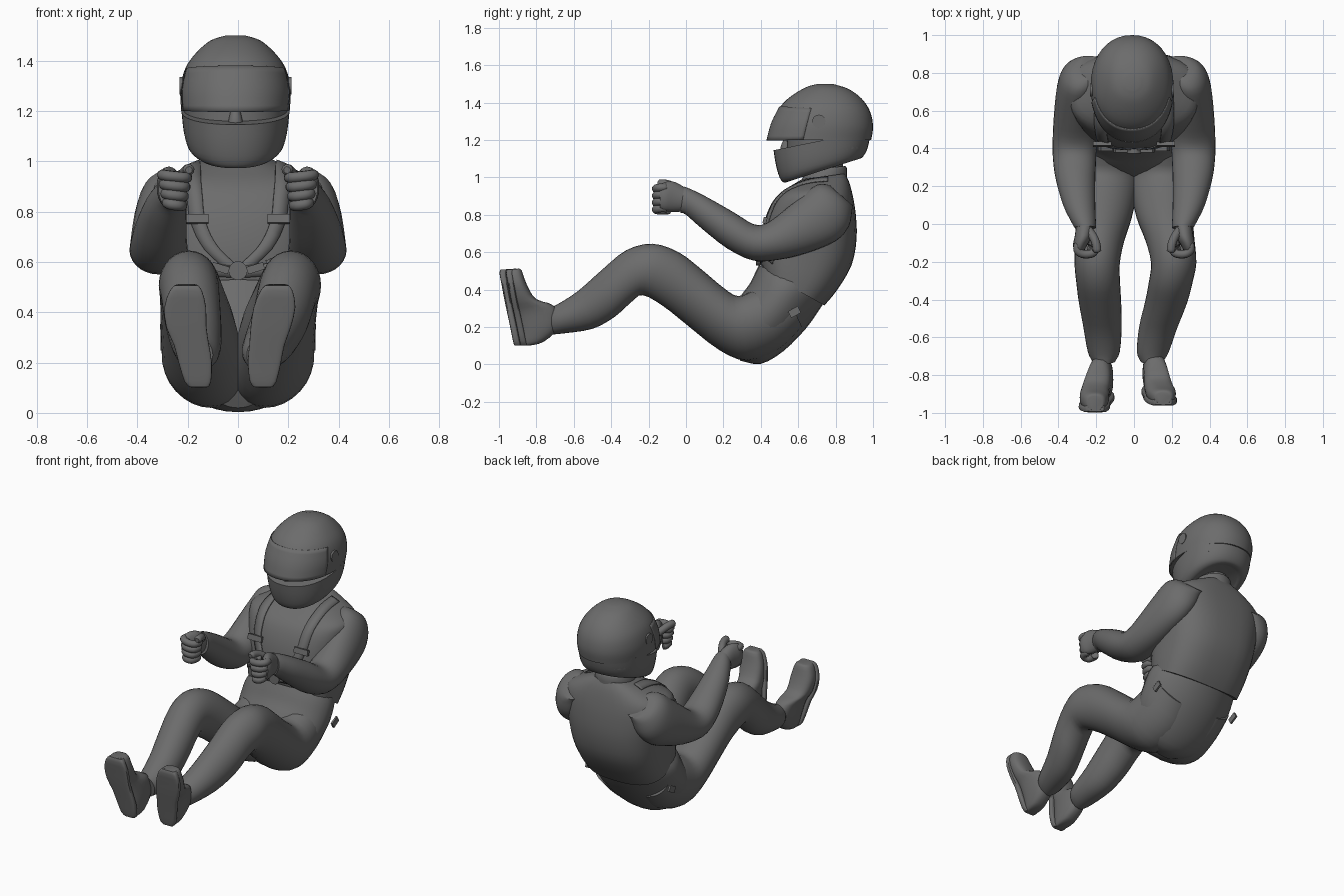
import bpy, bmesh, math
from mathutils import Vector

if "Cube" in bpy.data.objects:
    bpy.data.objects.remove(bpy.data.objects["Cube"])

grey = bpy.data.materials.new("suit grey")
grey.diffuse_color = (0.15, 0.15, 0.15, 1)
grey.use_nodes = True
grey.node_tree.nodes["Principled BSDF"].inputs["Base Color"].default_value = grey.diffuse_color


def densify(rows, steps):
    """Catmull-Rom interpolation between rows of numbers."""
    out = []
    for i in range(len(rows) - 1):
        p0, p1 = rows[max(i - 1, 0)], rows[i]
        p2, p3 = rows[i + 1], rows[min(i + 2, len(rows) - 1)]
        for s in range(steps):
            t = s / steps
            out.append([0.5 * (2 * b + (c - a) * t + (2 * a - 5 * b + 4 * c - d) * t * t
                               + (3 * b - a - 3 * c + d) * t ** 3)
                        for a, b, c, d in zip(p0, p1, p2, p3)])
    return out + [list(rows[-1])]


def finish(obj, angle=40):
    if not obj.data.materials:
        obj.data.materials.append(grey)
    bpy.ops.object.select_all(action='DESELECT')
    obj.select_set(True)
    bpy.context.view_layer.objects.active = obj
    bpy.ops.object.shade_smooth_by_angle(angle=math.radians(angle))
    return obj


def from_bmesh(name, bm):
    bmesh.ops.recalc_face_normals(bm, faces=bm.faces)
    me = bpy.data.meshes.new(name)
    bm.to_mesh(me)
    bm.free()
    obj = bpy.data.objects.new(name, me)
    bpy.context.collection.objects.link(obj)
    return finish(obj)


def loft(name, rows, steps=3, seg=28, power=2.0, arc=None, egg=0.0):
    """Rows: front y, front z, back y, back z, centre x, half width, optional x shift of the back."""
    bm = bmesh.new()
    rings = []
    n = seg + 1 if arc else seg
    for ya, za, yb, zb, x, hw, *shift in densify(rows, steps):
        ring = []
        for i in range(n):
            t = -arc + 2 * arc * i / seg if arc else 2 * math.pi * i / seg
            c, s = math.cos(t), math.sin(t)
            c = math.copysign(abs(c) ** (2 / power), c)
            s = math.copysign(abs(s) ** (2 / power), s)
            dx = shift[0] * (1 - c) / 2 if shift else 0
            ring.append(bm.verts.new((x + hw * s * (1 + egg * min(c, 0)) + dx,
                                      (ya + yb) / 2 + (ya - yb) / 2 * c,
                                      (za + zb) / 2 + (za - zb) / 2 * c)))
        rings.append(ring)
    for a, b in zip(rings, rings[1:]):
        for i in range(n - 1 if arc else n):
            j = (i + 1) % n
            bm.faces.new((a[i], a[j], b[j], b[i]))
    if not arc:
        bm.faces.new(rings[0])
        bm.faces.new(rings[-1])
    return from_bmesh(name, bm)


def tube(name, pts, radius):
    """Rounded tube through a few points."""
    cu = bpy.data.curves.new(name, 'CURVE')
    cu.dimensions = '3D'
    cu.bevel_depth = radius
    cu.bevel_resolution = 3
    cu.use_fill_caps = True
    path = densify(pts, 4)
    sp = cu.splines.new('POLY')
    sp.points.add(len(path) - 1)
    for i, (p, q) in enumerate(zip(sp.points, path)):
        p.co = (*q, 1)
        p.radius = 0.6 if i in (0, len(path) - 1) else 1
    obj = bpy.data.objects.new(name, cu)
    bpy.context.collection.objects.link(obj)
    bpy.ops.object.select_all(action='DESELECT')
    obj.select_set(True)
    bpy.context.view_layer.objects.active = obj
    bpy.ops.object.convert(target='MESH')
    return finish(bpy.context.object, 60)


def strap(name, pts, side, target, width=0.06):
    """Webbing strip laid onto the body surface."""
    bm = bmesh.new()
    side = Vector(side).normalized() * width / 2
    rows = [[bm.verts.new(Vector(p) + side * k) for k in (-1, 0, 1)] for p in densify(pts, 5)]
    for a, b in zip(rows, rows[1:]):
        for i in range(2):
            bm.faces.new((a[i], a[i + 1], b[i + 1], b[i]))
    obj = from_bmesh(name, bm)
    wrap = obj.modifiers.new("lay", 'SHRINKWRAP')
    wrap.target = target
    wrap.wrap_mode = 'ABOVE_SURFACE'
    wrap.offset = 0.004
    sol = obj.modifiers.new("thick", 'SOLIDIFY')
    sol.thickness = 0.007
    sol.offset = 0
    return obj


def block(name, loc, size, rot=(0, 0, 0), disc=False):
    if disc:
        bpy.ops.mesh.primitive_cylinder_add(vertices=20, radius=0.5, depth=1, location=loc, rotation=rot)
    else:
        bpy.ops.mesh.primitive_cube_add(size=1, location=loc, rotation=rot)
    obj = bpy.context.object
    obj.name = name
    obj.scale = size
    bev = obj.modifiers.new("bevel", 'BEVEL')
    bev.width = 0.003
    return finish(obj)


# Trunk: trouser seat, jacket, collar and neck
loft("trouser_seat", [
    (.225, .15, .29, .02, 0, .10), (.24, .25, .40, .003, 0, .22), (.29, .36, .52, .07, 0, .288),
    (.34, .43, .64, .19, 0, .308), (.37, .49, .725, .31, 0, .305), (.39, .53, .755, .36, 0, .285)],
    power=2.1, egg=.12)
torso = loft("jacket", [
    (.41, .50, .74, .315, 0, .285), (.40, .56, .81, .40, 0, .295), (.40, .66, .885, .53, 0, .305),
    (.42, .77, .912, .67, 0, .32), (.46, .865, .908, .80, 0, .338), (.51, .92, .892, .90, 0, .333),
    (.57, .96, .872, .975, 0, .225), (.62, .99, .85, 1.02, 0, .13)], power=2.7, seg=36)
loft("collar", [(.61, .97, .86, .99, 0, .125), (.635, 1.02, .86, 1.05, 0, .115),
                (.65, 1.04, .85, 1.06, 0, .105)], steps=2)
loft("neck", [(.64, 1.0, .84, 1.0, 0, .1), (.62, 1.16, .84, 1.16, 0, .1)], steps=1)

# Helmet: chin bar, eye slot core, dome, visor and pivots
hx = -.01
loft("helmet_chin", [
    (.56, .985, .90, 1.10, hx, .13), (.525, .972, .93, 1.10, hx, .155), (.50, 1.0, .95, 1.115, hx, .187),
    (.48, 1.07, .972, 1.16, hx, .205), (.468, 1.145, .99, 1.25, hx, .2145)], power=2.2, seg=40)
loft("eye_slot", [(.54, 1.12, .97, 1.16, hx, .20), (.54, 1.22, .98, 1.23, hx, .208)],
     steps=1, power=2.2, seg=40)
loft("helmet_dome", [
    (.438, 1.2, .99, 1.2, hx, .2155), (.463, 1.30, 1.0, 1.27, hx, .219), (.51, 1.385, .985, 1.35, hx, .20),
    (.57, 1.44, .94, 1.42, hx, .157), (.65, 1.485, .87, 1.472, hx, .10), (.71, 1.5, .79, 1.498, hx, .04)],
    steps=4, power=2.15, seg=40)
visor = loft("visor", [
    (.43, 1.197, .985, 1.205, hx, .2175), (.455, 1.29, .995, 1.27, hx, .2215),
    (.50, 1.38, .98, 1.35, hx, .204)], power=2.15, seg=36, arc=1.3)
thick = visor.modifiers.new("thick", 'SOLIDIFY')
thick.thickness = 0.006
loft("nose", [(.515, 1.13, .56, 1.13, hx, .035), (.505, 1.16, .56, 1.16, hx, .028),
              (.53, 1.22, .56, 1.22, hx, .015)], seg=12)

# Legs: the two shins and shoes point slightly differently
leg = [(.52, .42, .62, .20, .14), (.38, .40, .50, .08, .16), (.28, .365, .33, .02, .164),
       (.20, .41, .18, .075, .16), (.08, .51, .0, .215, .147), (-.04, .60, -.12, .31, .13),
       (-.18, .645, -.23, .37, .12), (-.32, .61, -.29, .335, .116), (-.45, .505, -.38, .255, .112),
       (-.58, .39, -.50, .19, .102), (-.69, .32, -.66, .165, .085), (-.74, .30, -.715, .16, .06)]
inward = [.03, .05, .055, .055, .04, .02, 0, 0, 0, 0, 0, 0]
leg_x = {"left": [-.15, -.155, -.163, -.17, -.18, -.19, -.195, -.19, -.18, -.167, -.16, -.16],
         "right": [.15, .155, .163, .17, .182, .2, .21, .195, .17, .13, .1, .095]}
shoe = [(-.913, .102, -.86, .10, .03), (-.92, .125, -.78, .12, .047), (-.935, .20, -.70, .20, .06),
        (-.95, .27, -.72, .31, .064), (-.965, .34, -.82, .35, .074), (-.98, .42, -.87, .43, .077),
        (-.992, .485, -.895, .50, .058), (-.987, .507, -.91, .512, .04)]
shoe_x = {"left": [-.155, -.16, -.17, -.185, -.205, -.21, -.207, -.205],
          "right": [.1, .1, .105, .115, .13, .145, .153, .155]}
for name, sign in (("left", -1), ("right", 1)):
    loft(name + "_leg", [(*r[:4], x, r[4], -sign * k) for r, x, k in zip(leg, leg_x[name], inward)])
    dy = .035 if sign > 0 else 0
    rows = [(a + dy, b, c + dy * .5, d, x, w) for (a, b, c, d, w), x in zip(shoe, shoe_x[name])]
    loft(name + "_shoe", rows, power=2.5, seg=24)
    loft(name + "_sole", [(a - .005, b, a + .03, b, x, w + .006) for a, b, c, d, x, w in rows],
         steps=2, power=5, seg=24)

# Arms, gripping hands and harness, repeated on both sides
arm = [(.79, .94, .89, .85, .23, .065), (.76, .96, .888, .82, .26, .085),
       (.70, .96, .87, .735, .285, .102), (.62, .90, .80, .66, .303, .107),
       (.52, .82, .66, .60, .312, .111), (.43, .755, .50, .56, .315, .115), (.36, .75, .36, .555, .315, .115),
       (.26, .81, .22, .62, .31, .105), (.12, .89, .08, .73, .29, .085), (.03, .935, .0, .80, .268, .066),
       (-.01, .95, -.03, .81, .258, .056)]
palm = [(.02, .93, .02, .82, .258, .045), (-.06, .975, -.06, .815, .268, .045),
        (-.11, .975, -.11, .82, .285, .038), (-.14, .96, -.14, .83, .29, .026)]
for s, name in ((-1, "left"), (1, "right")):
    loft(name + "_arm", [(*r[:4], s * r[4], r[5]) for r in arm])
    loft(name + "_palm", [(*r[:4], s * r[4], r[5]) for r in palm], seg=20)
    for i in range(4):
        z, k = .945 - .037 * i, .006 * i
        tube(f"{name}_finger_{i + 1}", [
            (s * (.295 - k), -.10, z), (s * (.298 - k), -.14, z), (s * .265, -.16, z - .005),
            (s * (.215 + k), -.152, z - .01), (s * (.205 + k), -.11, z - .01),
            (s * .235, -.09, z - .01)], .022)
    tube(name + "_thumb", [(s * .25, -.02, .91), (s * .215, -.07, .95), (s * .2, -.11, .965),
                           (s * .195, -.15, .965)], .023)
    strap(name + "_shoulder_strap", [
        (s * .18, .76, .99), (s * .18, .65, .98), (s * .18, .55, .94), (s * .175, .46, .87),
        (s * .165, .41, .77), (s * .12, .39, .67), (s * .03, .39, .58)], (1, 0, 0), torso, .065)
    strap(name + "_lap_strap", [(s * .02, .39, .56), (s * .12, .40, .57), (s * .20, .43, .59),
                                (s * .25, .47, .56)], (0, .2, 1), torso, .05)
    block(name + "_strap_adjuster", (s * .168, .422, .77), (.10, .02, .035), (-.25, 0, 0))
    block(name + "_buckle_tongue", (s * .07, .392, .575), (.07, .025, .03), (0, s * -.3, 0))
    block(name + "_lap_adjuster", (s * .15, .402, .60), (.07, .03, .04), (0, s * -.4, 0))
    block(name + "_hip_tag", (s * .302, .58, .28), (.012, .06, .04), (.5, 0, 0))
    block(name + "_visor_pivot", (hx + s * .215, .71, 1.3), (.07, .07, .014), (0, math.pi / 2, 0), True)
block("harness_buckle", (0, .388, .565), (.075, .075, .03), (math.pi / 2, 0, 0), True)
